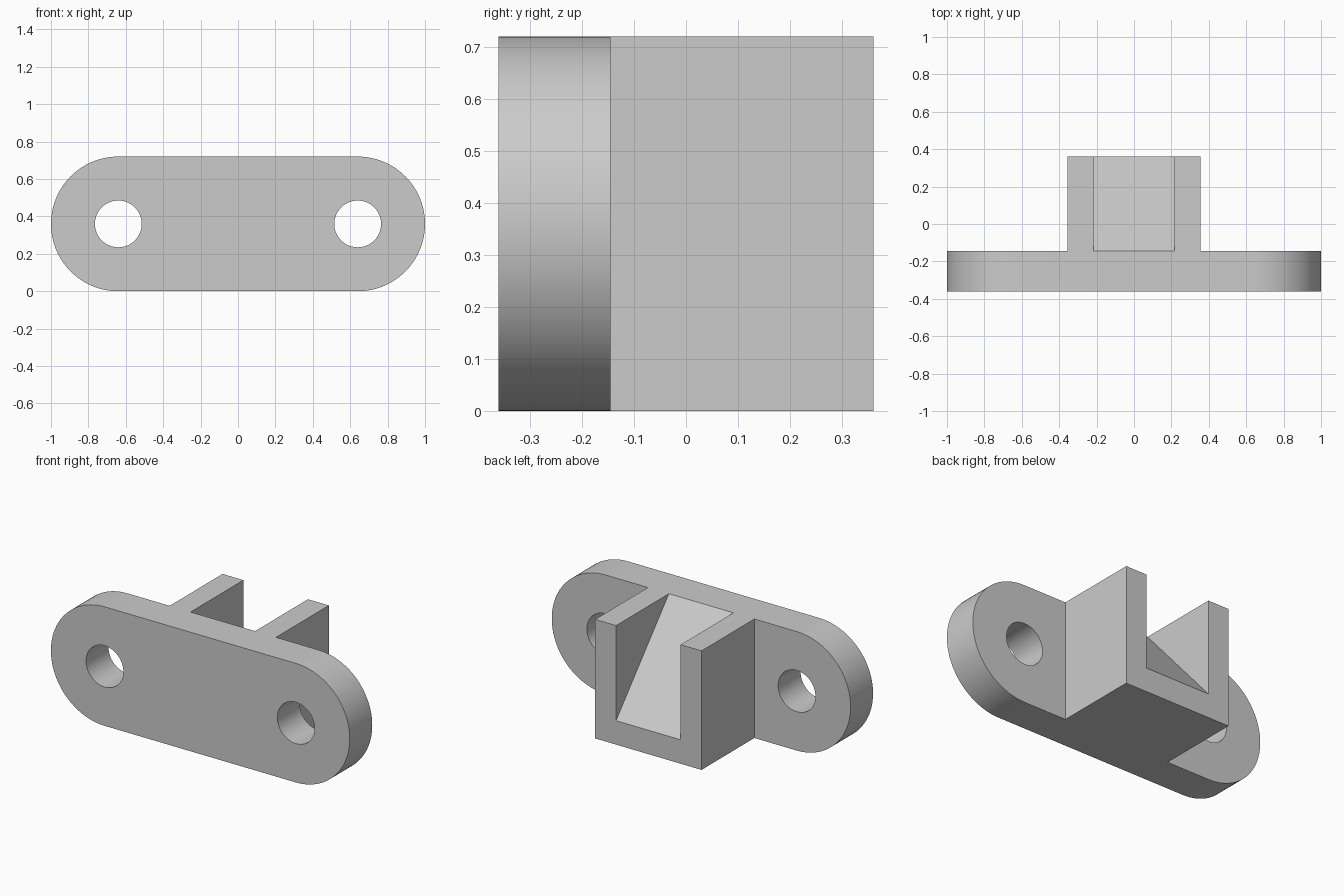
import bpy, bmesh
from math import pi, sin, cos, radians
from mathutils import Vector

cube = bpy.data.objects.get("Cube")
if cube:
    bpy.data.objects.remove(cube, do_unlink=True)

# Main sizes
R = 0.36                        # half height and end radius
HOLE_X, HOLE_R = 0.64, 0.125
FRONT, PLATE_BACK, BACK = -0.36, -0.145, 0.36
BLOCK_X, SLOT_X = 0.356, 0.216
LIP_Z = 0.145                   # height of the ramp at its low end

grey = bpy.data.materials.new("light_grey")
grey.use_nodes = True
grey.diffuse_color = (0.6, 0.6, 0.6, 1)
grey.node_tree.nodes["Principled BSDF"].inputs["Base Color"].default_value = (0.6, 0.6, 0.6, 1)


def prism(name, outline, sweep):
    """Sweep a closed outline along a vector into a solid."""
    bm = bmesh.new()
    face = bm.faces.new([bm.verts.new(p) for p in outline])
    top = bmesh.ops.extrude_face_region(bm, geom=[face])
    moved = [v for v in top["geom"] if isinstance(v, bmesh.types.BMVert)]
    bmesh.ops.translate(bm, verts=moved, vec=Vector(sweep))
    bmesh.ops.recalc_face_normals(bm, faces=bm.faces)
    mesh = bpy.data.meshes.new(name)
    bm.to_mesh(mesh)
    bm.free()
    mesh.materials.append(grey)
    obj = bpy.data.objects.new(name, mesh)
    bpy.context.collection.objects.link(obj)
    return obj


def arc(cx, y, radius, start, sweep, steps):
    return [(cx + radius * cos(start + sweep * i / steps), y,
             R + radius * sin(start + sweep * i / steps)) for i in range(steps + 1)]


def combine(target, tool, operation):
    """Apply a boolean and discard the tool."""
    mod = target.modifiers.new(operation.title(), "BOOLEAN")
    mod.operation, mod.solver, mod.object = operation, "EXACT", tool
    bpy.context.view_layer.objects.active = target
    bpy.ops.object.modifier_apply(modifier=mod.name)
    bpy.data.objects.remove(tool, do_unlink=True)


# Round-ended mounting plate
outline = arc(HOLE_X, FRONT, R, -pi / 2, pi, 48) + arc(-HOLE_X, FRONT, R, pi / 2, pi, 48)
bracket = prism("mounting_bracket", outline, (0, PLATE_BACK - FRONT, 0))

# Block behind the plate, overlapping into it
root = PLATE_BACK - 0.1
block = prism("socket_block",
              [(-BLOCK_X, root, 0), (BLOCK_X, root, 0),
               (BLOCK_X, root, 2 * R), (-BLOCK_X, root, 2 * R)],
              (0, BACK - root, 0))
combine(bracket, block, "UNION")

# Slot with a sloping floor, open at the top and back
slope = (LIP_Z - 2 * R) / (BACK - PLATE_BACK)
over = 0.1
slot = prism("slot_cutter",
             [(-SLOT_X, PLATE_BACK - over, 2 * R - slope * over),
              (-SLOT_X, BACK + over, LIP_Z + slope * over),
              (-SLOT_X, BACK + over, 2 * R - slope * over)],
             (2 * SLOT_X, 0, 0))
combine(bracket, slot, "DIFFERENCE")

# Screw holes through both ends
for side in (-1, 1):
    ring = arc(side * HOLE_X, FRONT - over, HOLE_R, 0, 2 * pi, 64)[:-1]
    hole = prism("hole_cutter", ring, (0, PLATE_BACK - FRONT + 2 * over, 0))
    combine(bracket, hole, "DIFFERENCE")

# Smooth the round walls and keep the edges crisp
bpy.ops.object.select_all(action="DESELECT")
bracket.select_set(True)
bpy.context.view_layer.objects.active = bracket
bpy.ops.object.shade_smooth_by_angle(angle=radians(30))
